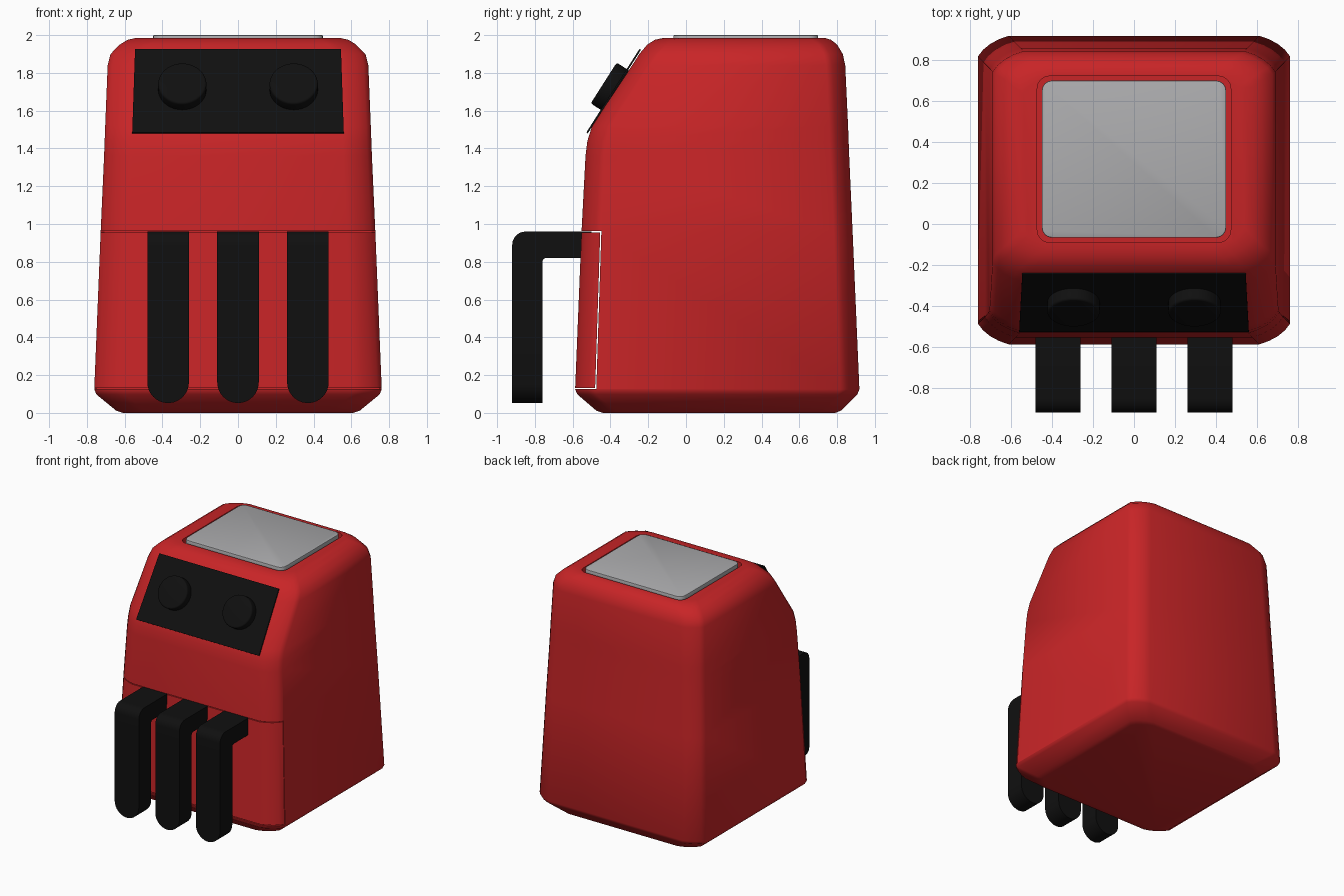
import bpy, math
from mathutils import Vector, Matrix

cube = bpy.data.objects.get("Cube")
if cube:
    bpy.data.objects.remove(cube, do_unlink=True)


def material(name, rgb):
    mat = bpy.data.materials.new(name)
    mat.use_nodes = True
    mat.diffuse_color = (*rgb, 1)
    mat.node_tree.nodes["Principled BSDF"].inputs["Base Color"].default_value = (*rgb, 1)
    return mat


RED = material("red plastic", (0.58, 0.018, 0.02))
BLACK = material("black plastic", (0.005, 0.005, 0.005))
GREY = material("light grey", (0.41, 0.41, 0.42))


def loft(name, rings, mat):
    """Skin a closed solid through rings that share one point count."""
    n = len(rings[0])
    faces = [(i * n + j, i * n + (j + 1) % n, (i + 1) * n + (j + 1) % n, (i + 1) * n + j)
             for i in range(len(rings) - 1) for j in range(n)]
    faces += [tuple(reversed(range(n))), tuple(range((len(rings) - 1) * n, len(rings) * n))]
    mesh = bpy.data.meshes.new(name)
    mesh.from_pydata([p for ring in rings for p in ring], [], faces)
    obj = bpy.data.objects.new(name, mesh)
    bpy.context.collection.objects.link(obj)
    mesh.materials.append(mat)
    activate(obj)
    bpy.ops.object.mode_set(mode="EDIT")
    bpy.ops.mesh.select_all(action="SELECT")
    bpy.ops.mesh.normals_make_consistent(inside=False)
    bpy.ops.object.mode_set(mode="OBJECT")
    return obj


def activate(obj):
    bpy.ops.object.select_all(action="DESELECT")
    obj.select_set(True)
    bpy.context.view_layer.objects.active = obj


def smooth(obj, angle=40):
    activate(obj)
    bpy.ops.object.shade_smooth_by_angle(angle=math.radians(angle))


def bevel(obj, width, segments=3):
    activate(obj)
    mod = obj.modifiers.new("bevel", "BEVEL")
    mod.width, mod.segments, mod.limit_method = width, segments, "ANGLE"
    bpy.ops.object.modifier_apply(modifier=mod.name)


def boolean(obj, cutter, operation):
    activate(obj)
    mod = obj.modifiers.new("cut", "BOOLEAN")
    mod.operation, mod.object, mod.solver = operation, cutter, "EXACT"
    bpy.ops.object.modifier_apply(modifier=mod.name)
    bpy.data.objects.remove(cutter, do_unlink=True)


def outline(z, hx, front, back, cx=0.15, cy=0.1, steps=4, flat=0.5):
    """Rectangle at height z with softly chamfered corners."""
    points = []
    for sx, sy, y0 in ((1, 1, back), (-1, 1, back), (-1, -1, front), (1, -1, front)):
        corner = []
        for k in range(steps + 1):
            t = k / steps
            a = t * math.pi / 2
            u = (1 - flat) * math.cos(a) + flat * (1 - t)
            v = (1 - flat) * math.sin(a) + flat * t
            corner.append((sx * (hx - cx * (1 - u)), y0 - sy * cy * (1 - v), z))
        points += corner if sx * sy > 0 else corner[::-1]
    return points


# Tapered body with sloped control face: height, half width, front, back
sections = [(0, 0.61, -0.44, 0.79), (0.012, 0.645, -0.475, 0.82),
            (0.098, 0.75, -0.575, 0.907), (0.125, 0.761, -0.587, 0.918),
            (0.96, 0.727, -0.553, 0.882), (1.36, 0.709, -0.532, 0.864),
            (1.44, 0.706, -0.522, 0.861), (1.52, 0.703, -0.497, 0.858),
            (1.84, 0.69, -0.285, 0.843), (1.9, 0.675, -0.247, 0.83),
            (1.95, 0.625, -0.205, 0.8), (1.975, 0.585, -0.165, 0.768),
            (1.985, 0.54, -0.12, 0.735)]


def body_shell(name):
    return loft(name, [outline(*s) for s in sections], RED)


def drawer_block(gap):
    lo, hi = 0.127 + gap, 0.962 - gap
    return loft("drawer_cutter", [[(-1, -1, z), (1, -1, z), (1, b - gap, z), (-1, b - gap, z)]
                                  for z, b in ((lo, -0.475), (hi, -0.448))], RED)


body = body_shell("body")
drawer = body_shell("drawer_front")
boolean(body, drawer_block(0), "DIFFERENCE")
boolean(drawer, drawer_block(0.006), "INTERSECT")


# Recess and lid plate in the top
def lid_block(name, hx, front, back, lo, hi, radius, mat):
    return loft(name, [outline(z, hx, front, back, radius, radius, flat=0)
                       for z in (lo, hi)], mat)


boolean(body, lid_block("recess_cutter", 0.472, -0.09, 0.722, 1.93, 2.1, 0.06, RED), "DIFFERENCE")
lid = lid_block("lid_plate", 0.45, -0.067, 0.7, 1.92, 2.0, 0.05, GREY)
bevel(lid, 0.006, 2)
for part in (body, drawer, lid):
    smooth(part)

# Frame of the sloped control face: local x across, y up the slope, z outwards
up = Vector((0, 0.28, 0.44)).normalized()
out = Vector((1, 0, 0)).cross(up)
slope = Matrix((Vector((1, 0, 0)), up, out)).transposed().to_4x4()
slope.translation = Vector((0, -0.381, 1.702))

# Control panel plate
panel = loft("control_panel", [[(-0.56, -0.262, h), (0.56, -0.262, h), (0.545, 0.262, h),
                                (-0.545, 0.262, h)] for h in (-0.002, 0.007)], BLACK)
panel.matrix_world = slope

# Control knobs
for side, x in (("right", -0.295), ("left", 0.295)):
    bpy.ops.mesh.primitive_cylinder_add(vertices=40, radius=0.128, depth=0.09)
    knob = bpy.context.object
    knob.name = side + "_knob"
    knob.data.materials.append(BLACK)
    bevel(knob, 0.012)
    smooth(knob)
    knob.matrix_world = slope @ Matrix.Translation((x, 0.008, 0.025))

# Hooked handle bars: each is a strip of outer and inner points with a half width
R = 0.11
bar = []
for k in range(9):
    a = math.radians(4 + 86 * k / 8)
    z = 0.052 + R * (1 - math.cos(a))
    bar.append(((-0.92, z), (-0.76, z), R * math.sin(a)))
bar.append(((-0.92, 0.8), (-0.76, 0.8), R))
for k in range(7):
    a = math.pi / 2 * k / 6
    c, s = math.cos(a), math.sin(a)
    bar.append(((-0.85 - 0.07 * c, 0.89 + 0.07 * s), (-0.74 - 0.02 * c, 0.8 + 0.02 * s), R))
bar.append(((-0.5, 0.96), (-0.5, 0.82), R))

for name, x in (("right", -0.37), ("middle", 0), ("left", 0.37)):
    rings = [[(x - w, *o), (x + w, *o), (x + w, *i), (x - w, *i)] for o, i, w in bar]
    smooth(loft(name + "_handle_bar", rings, BLACK))
